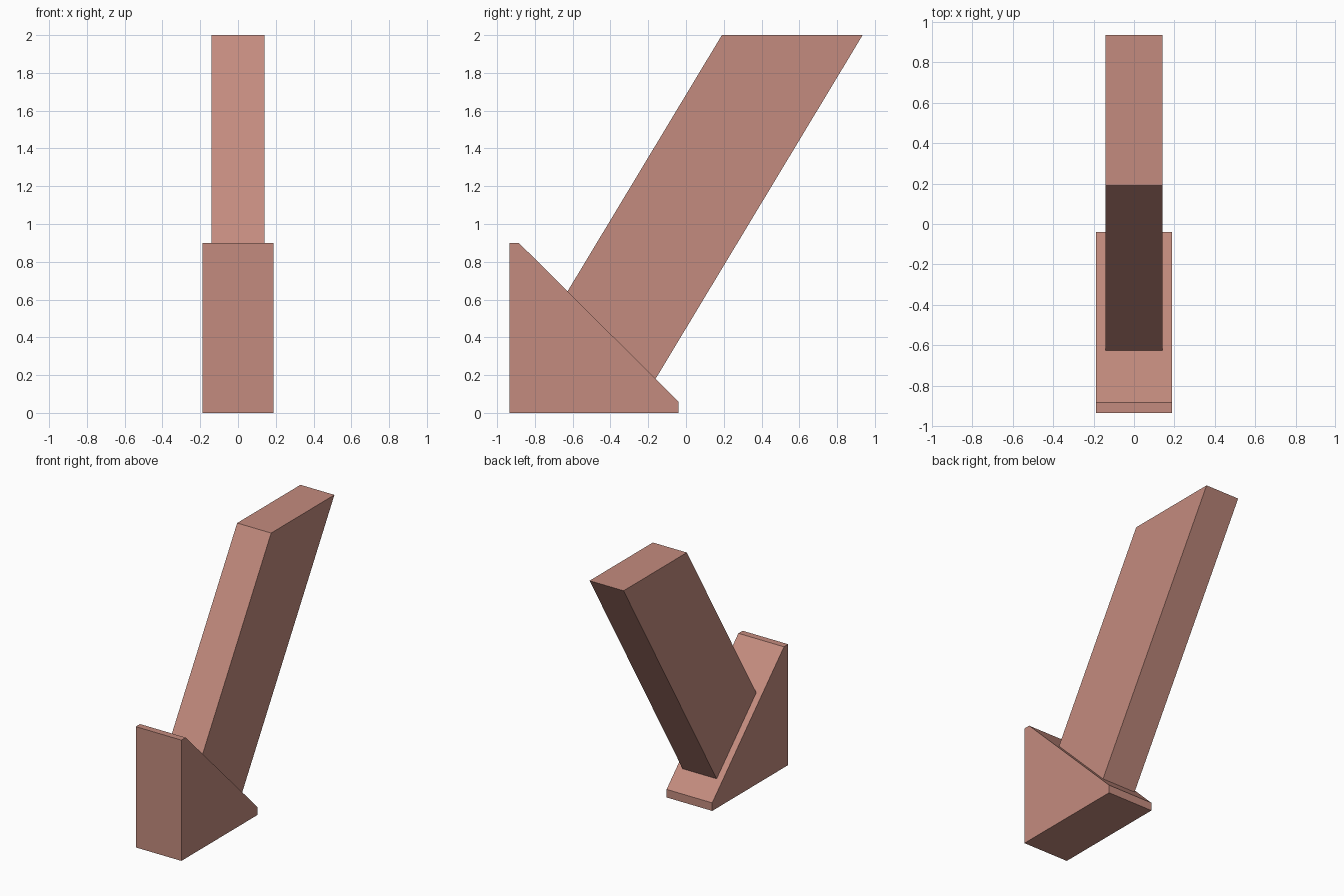
import bpy
import bmesh

cube = bpy.data.objects.get("Cube")
if cube:
    bpy.data.objects.remove(cube, do_unlink=True)

# Single clay colour
clay = bpy.data.materials.new("clay_pink")
clay.use_nodes = True
colour = (0.55, 0.26, 0.21, 1)
clay.diffuse_color = colour
clay.node_tree.nodes["Principled BSDF"].inputs["Base Color"].default_value = colour


def extruded_profile(name, profile, half_width):
    """Extrude a (y, z) side profile symmetrically along x."""
    bm = bmesh.new()
    face = bm.faces.new([bm.verts.new((-half_width, y, z)) for y, z in profile])
    result = bmesh.ops.extrude_face_region(bm, geom=[face])
    verts = [v for v in result["geom"] if isinstance(v, bmesh.types.BMVert)]
    bmesh.ops.translate(bm, verts=verts, vec=(2 * half_width, 0, 0))
    bmesh.ops.recalc_face_normals(bm, faces=bm.faces)
    mesh = bpy.data.meshes.new(name)
    bm.to_mesh(mesh)
    bm.free()
    mesh.materials.append(clay)
    obj = bpy.data.objects.new(name, mesh)
    bpy.context.collection.objects.link(obj)
    return obj


# Sloped wedge with blunt tips
slope_top, slope_end = (-0.885, 0.9), (-0.04, 0.06)
extruded_profile("wedge_base",
                 [(-0.935, 0), (-0.04, 0), slope_end, slope_top, (-0.935, 0.9)], 0.188)


def on_slope(y):
    t = (y - slope_top[0]) / (slope_end[0] - slope_top[0])
    return (y, slope_top[1] + t * (slope_end[1] - slope_top[1]))


# Leaning beam seated on the slope, cut level at the top
extruded_profile("leaning_beam",
                 [on_slope(-0.627), on_slope(-0.161), (0.935, 2), (0.19, 2)], 0.14)
